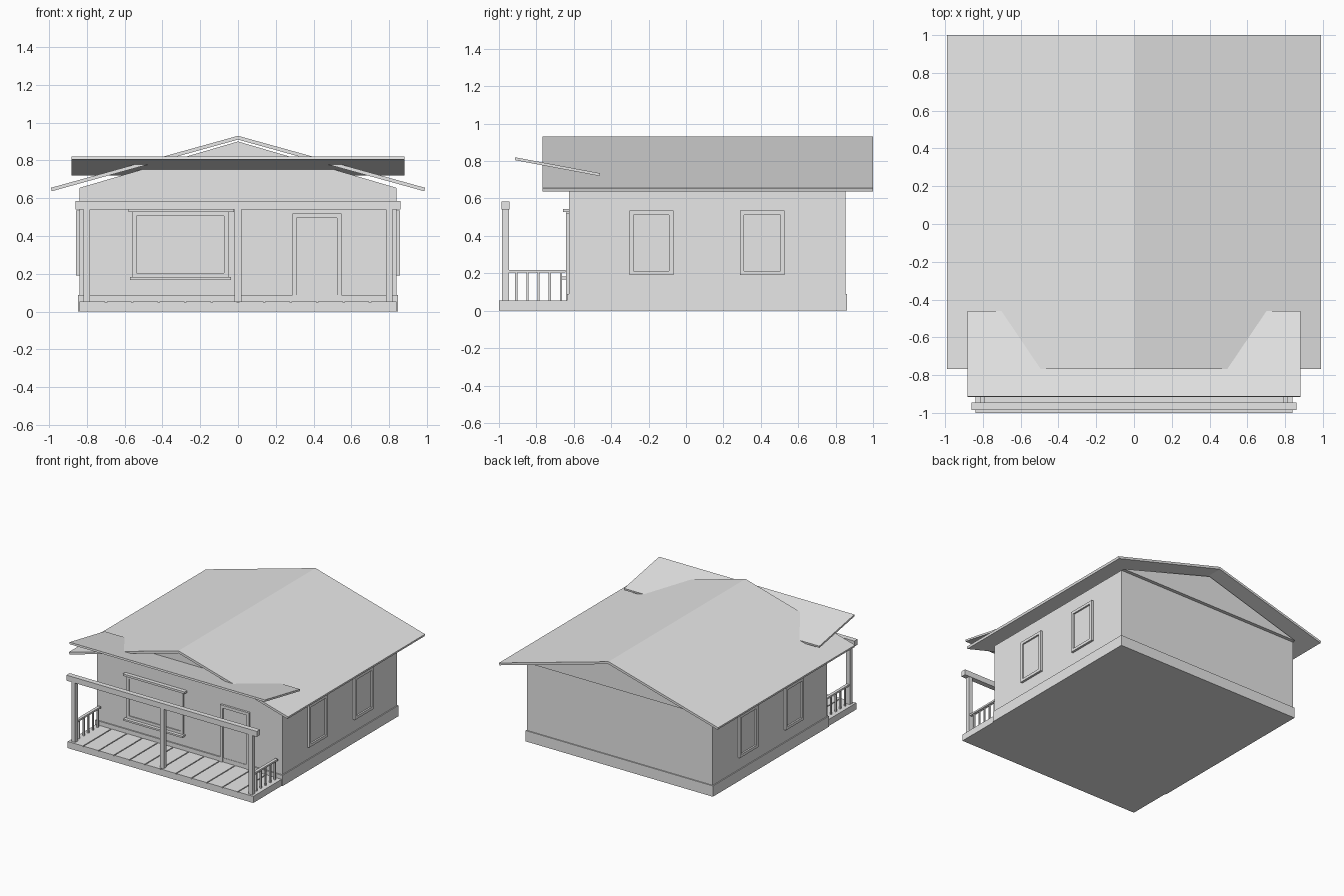
import bpy, bmesh

if "Cube" in bpy.data.objects:
    bpy.data.objects.remove(bpy.data.objects["Cube"])

mat = bpy.data.materials.new("plain_grey")
mat.diffuse_color = (0.8, 0.8, 0.8, 1)
mat.use_nodes = True
mat.node_tree.nodes["Principled BSDF"].inputs["Base Color"].default_value = mat.diffuse_color


def finish(name, bm):
    bmesh.ops.recalc_face_normals(bm, faces=bm.faces[:])
    me = bpy.data.meshes.new(name)
    bm.to_mesh(me)
    bm.free()
    me.materials.append(mat)
    ob = bpy.data.objects.new(name, me)
    bpy.context.collection.objects.link(ob)
    return ob


def add_box(bm, x0, x1, y0, y1, z0, z1):
    vs = bmesh.ops.create_cube(bm, size=1)["verts"]
    for v in vs:
        v.co = (x1 if v.co.x > 0 else x0, y1 if v.co.y > 0 else y0, z1 if v.co.z > 0 else z0)


def boxes(name, *extents):
    bm = bmesh.new()
    for e in extents:
        add_box(bm, *e)
    return finish(name, bm)


def extrude(name, profile, axis, a, b):
    """Extrude a 2D profile along x (y,z points) or y (x,z points)."""
    bm = bmesh.new()
    put = (lambda p, t: (t, p[0], p[1])) if axis == "x" else (lambda p, t: (p[0], t, p[1]))
    f = bm.faces.new([bm.verts.new(put(p, a)) for p in profile])
    ext = bmesh.ops.extrude_face_region(bm, geom=[f])["geom"]
    for v in ext:
        if isinstance(v, bmesh.types.BMVert):
            v.co[0 if axis == "x" else 1] = b
    return finish(name, bm)


def frame_bars(u0, u1, z0, z1, w):
    """Four bars (u0, u1, z0, z1) around an opening."""
    return [(u0, u0 + w, z0, z1), (u1 - w, u1, z0, z1),
            (u0 + w, u1 - w, z0, z0 + w), (u0 + w, u1 - w, z1 - w, z1)]


# House body, plinth and gables
boxes("house_walls", (-0.838, 0.838, -0.625, 0.852, 0.02, 0.655))
boxes("plinth", (-0.846, 0.846, -0.635, 0.861, 0, 0.088))
extrude("gable", [(-0.838, 0.655), (0.838, 0.655), (0, 0.9)], "y", -0.625, 0.88)

# Main roof: bent slab
extrude("main_roof", [(-0.99, 0.655), (0, 0.93), (0.99, 0.655),
                      (0.985, 0.637), (0, 0.91), (-0.985, 0.637)], "y", -0.768, 1.0)

# Porch roof: tilted slab
extrude("porch_roof", [(-0.913, 0.82), (-0.46, 0.735), (-0.462, 0.72), (-0.915, 0.805)],
        "x", -0.882, 0.882)

# Porch deck with floor boards
boxes("porch_deck", (-0.838, 0.838, -1.0, -0.63, 0, 0.048))
n, gap = 12, 0.008
step = 1.676 / n
boxes("deck_boards", *[(-0.838 + i * step + (gap / 2 if i else 0),
                        -0.838 + (i + 1) * step - (gap / 2 if i < n - 1 else 0),
                        -1.0, -0.63, 0.046, 0.054) for i in range(n)])

# Porch posts and beam
boxes("porch_posts", *[(x - 0.018, x + 0.018, -0.983, -0.947, 0.05, 0.545) for x in (-0.8, 0, 0.8)])
boxes("porch_beam", (-0.86, 0.86, -0.986, -0.944, 0.54, 0.585))

# Side railings
for side, s in (("left", -1), ("right", 1)):
    x = 0.8 * s
    bars = [(x - 0.006, x + 0.006, -0.914 + i * 0.06, -0.902 + i * 0.06, 0.05, 0.206) for i in range(5)]
    boxes(side + "_railing", (x - 0.012, x + 0.012, -0.955, -0.645, 0.203, 0.217), *bars)

# Side windows on both long walls
for side, s in (("left", -1), ("right", 1)):
    for i, (y0, y1) in enumerate(((-0.303, -0.067), (0.288, 0.527))):
        xa, xb = sorted((0.83 * s, 0.856 * s))
        boxes(f"{side}_window_frame_{i + 1}",
              *[(xa, xb, a, b, c, d) for a, b, c, d in frame_bars(y0, y1, 0.19, 0.535, 0.023)])
        ga, gb = sorted((0.83 * s, 0.843 * s))
        boxes(f"{side}_window_pane_{i + 1}", (ga, gb, y0 + 0.02, y1 - 0.02, 0.21, 0.515))

# Front window with header and sill
boxes("front_window_frame",
      *[(a, b, -0.638, -0.62, c, d) for a, b, c, d in frame_bars(-0.562, -0.05, 0.18, 0.53, 0.024)])
boxes("front_window_pane", (-0.54, -0.07, -0.63, -0.62, 0.2, 0.51))
boxes("front_window_header", (-0.58, -0.022, -0.657, -0.62, 0.528, 0.545))
boxes("front_window_sill", (-0.572, -0.038, -0.665, -0.62, 0.168, 0.182))

# Front door with frame
boxes("door_frame", (0.288, 0.31, -0.642, -0.62, 0.05, 0.52),
      (0.525, 0.547, -0.642, -0.62, 0.05, 0.52), (0.31, 0.525, -0.642, -0.62, 0.496, 0.52))
boxes("door_panel", (0.31, 0.525, -0.632, -0.62, 0.085, 0.496))
